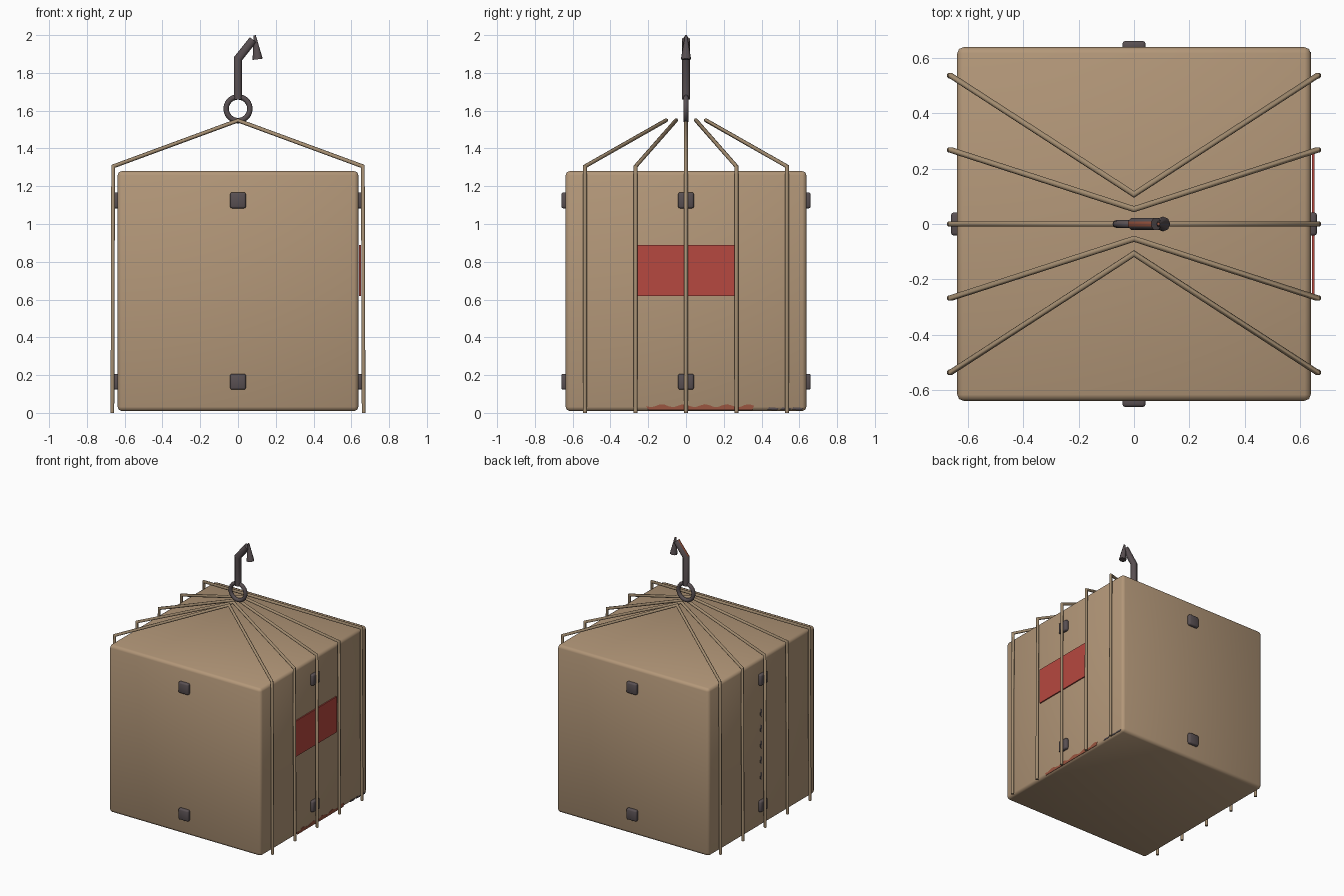
import bpy, bmesh
from math import radians, pi, cos, sin
from mathutils import Vector, Matrix

cube = bpy.data.objects.get("Cube")
if cube:
    bpy.data.objects.remove(cube, do_unlink=True)


def material(name, r, g, b):
    m = bpy.data.materials.new(name)
    m.use_nodes = True
    m.diffuse_color = (r, g, b, 1)
    m.node_tree.nodes["Principled BSDF"].inputs["Base Color"].default_value = (r, g, b, 1)
    return m


TAN = material("tan_board", 0.45, 0.31, 0.19)
ROPE = material("rope_brown", 0.36, 0.26, 0.16)
IRON = material("dark_iron", 0.10, 0.08, 0.085)
RED = material("label_red", 0.47, 0.065, 0.05)
RUST = material("rust", 0.32, 0.09, 0.05)


def finish(name, bm, *mats, angle=50):
    bmesh.ops.recalc_face_normals(bm, faces=bm.faces)
    mesh = bpy.data.meshes.new(name)
    bm.to_mesh(mesh)
    bm.free()
    for m in mats:
        mesh.materials.append(m)
    ob = bpy.data.objects.new(name, mesh)
    bpy.context.collection.objects.link(ob)
    bpy.ops.object.select_all(action="DESELECT")
    ob.select_set(True)
    bpy.context.view_layer.objects.active = ob
    if angle:
        bpy.ops.object.shade_smooth_by_angle(angle=radians(angle))
    return ob


def box(name, centre, size, mat, bevel=0.0, segments=2, angle=50):
    bm = bmesh.new()
    bmesh.ops.create_cube(bm, size=1, matrix=Matrix.Translation(centre) @ Matrix.Diagonal((*size, 1)))
    if bevel:
        bmesh.ops.bevel(bm, geom=bm.edges[:], offset=bevel, segments=segments,
                        profile=0.5, affect="EDGES")
    return finish(name, bm, mat, angle=angle)


def tube(bm, points, radius, sides=8):
    """Sweep a round section along a path, with mitred corners."""
    pts = [Vector(p) for p in points]
    dirs = [(b - a).normalized() for a, b in zip(pts, pts[1:])]
    frame = dirs[0].to_track_quat("Z", "Y")
    ring = [pts[0] + frame @ Vector((cos(a), sin(a), 0)) * radius
            for a in (2 * pi * (i + 0.5) / sides for i in range(sides))]
    rings = [[bm.verts.new(p) for p in ring]]
    for i, d in enumerate(dirs):
        normal = (d + dirs[min(i + 1, len(dirs) - 1)]).normalized()
        ring = [p + d * ((pts[i + 1] - p).dot(normal) / d.dot(normal)) for p in ring]
        rings.append([bm.verts.new(p) for p in ring])
    for a, b in zip(rings, rings[1:]):
        for i in range(sides):
            j = (i + 1) % sides
            bm.faces.new((a[i], a[j], b[j], b[i]))
    bm.faces.new(rings[0])
    bm.faces.new(rings[-1])


def plate(name, outline, x, mat):
    """Thin painted patch on a side wall, from (y, z) points."""
    bm = bmesh.new()
    face = bm.faces.new([bm.verts.new((x, y, z)) for y, z in outline])
    new = bmesh.ops.extrude_face_region(bm, geom=[face])["geom"]
    bmesh.ops.translate(bm, vec=(0.002 if x > 0 else -0.002, 0, 0),
                        verts=[v for v in new if isinstance(v, bmesh.types.BMVert)])
    finish(name, bm, mat, angle=0)


# Crate and the label on its left wall
box("crate_body", (0, 0, 0.645), (1.275, 1.275, 1.27), TAN, 0.022)
box("red_label", (0.646, 0, 0.755), (0.009, 0.515, 0.27), RED, angle=0)

# Two clasps on every wall
for i, side in enumerate(("left", "back", "right", "front")):
    turn = Matrix.Rotation(i * pi / 2, 4, "Z")
    for level, z in (("upper", 1.125), ("lower", 0.165)):
        clasp = box(f"{side}_{level}_clasp", (0.642, 0, z), (0.036, 0.084, 0.084), IRON, 0.01)
        clasp.data.transform(turn)

# Sling ropes running up both sides and meeting below the ring
for i, y in enumerate((-0.535, -0.267, 0, 0.267, 0.535)):
    bm = bmesh.new()
    tube(bm, [(-0.665, y, 0), (-0.661, y, 1.305), (0, y * 0.2, 1.548),
              (0.661, y, 1.305), (0.665, y, 0)], 0.0105)
    finish(f"sling_rope_{i + 1}", bm, ROPE)

# Lifting ring
bm = bmesh.new()
RING, SECTION = 24, 8
loops = []
for i in range(RING):
    a = 2 * pi * i / RING
    loops.append([])
    for j in range(SECTION):
        b = 2 * pi * j / SECTION
        r = 0.063 + 0.0145 * cos(b)
        loops[-1].append(bm.verts.new((r * cos(a), 0.0145 * sin(b), 1.61 + r * sin(a))))
for i in range(RING):
    a, b = loops[i], loops[(i + 1) % RING]
    for j in range(SECTION):
        k = (j + 1) % SECTION
        bm.faces.new((a[j], a[k], b[k], b[j]))
finish("lifting_ring", bm, IRON)


def rust_faces(ob, rule):
    for p in ob.data.polygons:
        if rule(p):
            p.material_index = 1


# Hook shank with its bent arm, rusted on the outer side
bm = bmesh.new()
tube(bm, [(0, 0, 1.66), (0, 0, 1.875), (0.08, 0, 1.975)], 0.024, 8)
shank = finish("hook_shank", bm, IRON, RUST)
rust_faces(shank, lambda p: p.normal.x < -0.6 and p.normal.z > 0.2)

# Hook barb, flaring downwards
bm = bmesh.new()
top, bottom = Vector((0.088, 0, 1.999)), Vector((0.104, 0, 1.872))
axis = top - bottom
bmesh.ops.create_cone(bm, cap_ends=True, segments=8, radius1=0.027, radius2=0.006,
                      depth=axis.length,
                      matrix=Matrix.Translation((top + bottom) / 2)
                      @ axis.to_track_quat("Z", "Y").to_matrix().to_4x4())
barb = finish("hook_barb", bm, IRON, RUST)
rust_faces(barb, lambda p: p.normal.z > 0.9)

# Worn patches along the bottom of the left wall
steps = 24
wave = [(0.36 - 0.57 * i / steps, 0.038 + 0.008 * sin(i * 1.3)) for i in range(steps + 1)]
plate("rust_smear", [(-0.2, 0.014), (0.35, 0.014)] + wave, 0.637, RUST)
for i, y in enumerate((0.46, 0.53, 0.59)):
    plate(f"dark_scuff_{i + 1}", [(y - 0.03, 0.018), (y + 0.02, 0.015),
                                  (y + 0.03, 0.026), (y - 0.02, 0.03)], 0.637, IRON)

# Narrow scuffs behind the middle rope on the right wall
for i in range(5):
    z = 0.35 + i * 0.12
    plate(f"rope_scuff_{i + 1}", [(0.005, z), (0.022, z + 0.02), (0.018, z + 0.07),
                                  (0.004, z + 0.06)], -0.637, IRON)
